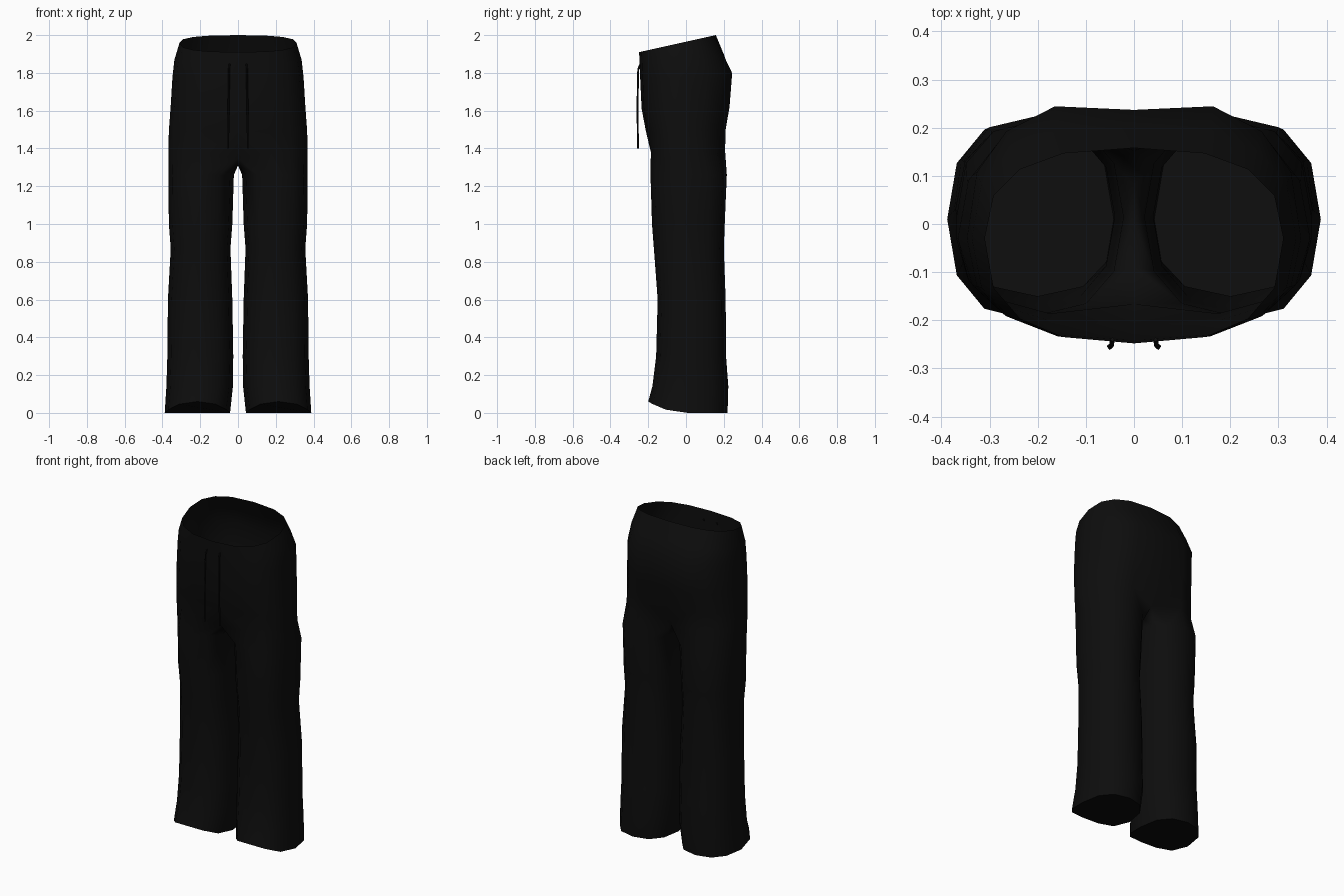
import bpy
import bmesh
from math import sin, cos, radians, copysign

cube = bpy.data.objects.get("Cube")
if cube:
    bpy.data.objects.remove(cube, do_unlink=True)


def material(name, value):
    mat = bpy.data.materials.new(name)
    mat.use_nodes = True
    colour = (value, value, value, 1)
    mat.diffuse_color = colour
    mat.node_tree.nodes["Principled BSDF"].inputs["Base Color"].default_value = colour
    return mat


black_cloth = material("black cloth", 0.004)


def rounded(angle, power):
    """Point on a slightly squared unit circle."""
    a = radians(angle)
    return [copysign(abs(v) ** power, v) for v in (cos(a), sin(a))]


def lerp(a, b, t):
    return a + (b - a) * t


OUTER = 9    # points from front seam round the hip to back seam
RING = 12    # points round a whole leg

# Hip rows: front height, back height, half width, front y, back y, back cleft
HIPS = [
    (1.91, 2.00, 0.31, -0.248, 0.158, 0),
    (1.84, 1.90, 0.337, -0.246, 0.21, 0.01),
    (1.76, 1.80, 0.347, -0.242, 0.262, 0.025),
    (1.61, 1.62, 0.357, -0.235, 0.247, 0.028),
    (1.49, 1.50, 0.366, -0.212, 0.225, 0.035),
    (1.38, 1.39, 0.369, -0.196, 0.222, 0.07),
]
# Leg rows: height, inner x, outer x, front y, back y
LEGS = [
    (1.26, 0.022, 0.369, -0.188, 0.216),
    (1.00, 0.030, 0.366, -0.180, 0.205),
    (0.87, 0.040, 0.356, -0.170, 0.200),
    (0.60, 0.030, 0.371, -0.150, 0.210),
    (0.30, 0.025, 0.374, -0.158, 0.212),
    (0.14, 0.027, 0.379, -0.178, 0.224),
    (0.01, 0.042, 0.388, -0.200, 0.220),
]

bm = bmesh.new()
rows = []

# Waist, hips and seat
for zf, zb, width, front, back, cleft in HIPS:
    row = []
    middle = -0.03
    for k in range(OUTER):
        c, s = rounded(-90 + 180 * k / (OUTER - 1), 0.78)
        x = width * c if 0 < k < OUTER - 1 else 0
        y = middle + s * (back - middle if s > 0 else middle - front)
        if k == OUTER - 1:
            y -= cleft
        z = lerp(zf, zb, (y - front) / (back - front))
        row.append(bm.verts.new((x, y, z)))
    rows.append(row)

# Crotch seam joins front and back between the legs
rows[-1][0].co.y += 0.03
for v in (rows[-1][0], rows[-1][-1]):
    v.co.z -= 0.03
crotch = [bm.verts.new((0, y, 1.31)) for y in (0.08, 0.0, -0.09)]
rows[-1] = rows[-1] + crotch

# Leg, flaring to a hem that lifts over the front of the foot
for z, inner, outer, front, back in LEGS:
    row = []
    for k in range(RING):
        c, s = rounded(-120 + 360 * k / RING, 0.85)
        x = lerp(inner, outer, (c + 1) / 2)
        y = lerp(front, back, (s + 1) / 2)
        lift = 0.06 * (max(0, -y) / 0.2) ** 2 if z < 0.1 else 0
        row.append(bm.verts.new((x, y, z - 0.01 * (z < 0.1) + lift)))
    rows.append(row)

# Skin the rows together
for upper, lower in zip(rows, rows[1:]):
    closed = len(upper) == RING
    for k in range(RING if closed else OUTER - 1):
        n = (k + 1) % RING
        bm.faces.new((upper[k], lower[k], lower[n], upper[n]))
bm.faces.new(reversed(rows[-1]))

mesh = bpy.data.meshes.new("trousers")
bm.to_mesh(mesh)
bm.free()
mesh.materials.append(black_cloth)
trousers = bpy.data.objects.new("trousers", mesh)
bpy.context.collection.objects.link(trousers)
mirror = trousers.modifiers.new("other side", 'MIRROR')
mirror.use_clip = True
bpy.ops.object.select_all(action='DESELECT')
trousers.select_set(True)
bpy.context.view_layer.objects.active = trousers
bpy.ops.object.shade_smooth_by_angle(angle=radians(55))

# Drawstrings hanging from the waistband
for side, name in ((1, "left_drawstring"), (-1, "right_drawstring")):
    curve = bpy.data.curves.new(name, 'CURVE')
    curve.dimensions = '3D'
    curve.bevel_depth = 0.005
    curve.bevel_resolution = 0
    curve.use_fill_caps = True
    path = [(0.045, -0.24, 1.85), (0.047, -0.253, 1.82),
            (0.05, -0.257, 1.62), (0.052, -0.254, 1.4)]
    spline = curve.splines.new('POLY')
    spline.points.add(len(path) - 1)
    for point, (x, y, z) in zip(spline.points, path):
        point.co = (side * x, y, z, 1)
    curve.materials.append(black_cloth)
    bpy.context.collection.objects.link(bpy.data.objects.new(name, curve))
